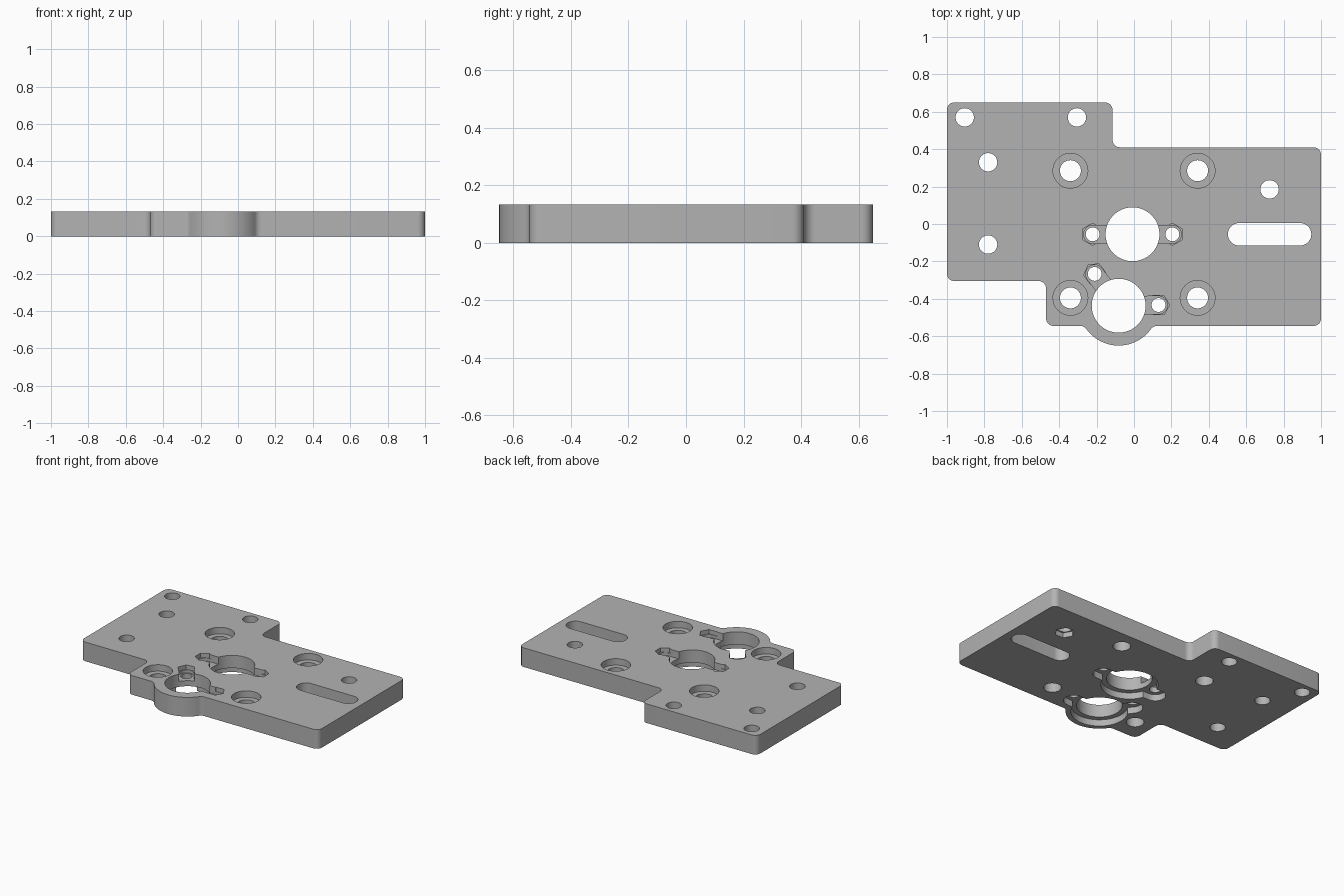
import bpy, bmesh
from math import sin, cos, pi, atan2, radians
from mathutils import Vector

if "Cube" in bpy.data.objects:
    bpy.data.objects.remove(bpy.data.objects["Cube"])

THICK = 0.133
BIG_R = 0.144       # motor bores
SCREW_DIST = 0.213  # bore centre to screw centre

steel = bpy.data.materials.new("plain grey")
steel.use_nodes = True
GREY = (0.45, 0.45, 0.45, 1)
steel.diffuse_color = GREY
steel.node_tree.nodes["Principled BSDF"].inputs["Base Color"].default_value = GREY


def arc(c, r, a0, a1, n):
    return [Vector((c[0] + r * cos(a0 + (a1 - a0) * i / n),
                    c[1] + r * sin(a0 + (a1 - a0) * i / n))) for i in range(n + 1)]


def circle(c, r, n=48, turn=0.0):
    return arc(c, r, turn, turn + 2 * pi, n)[:-1]


def slot(a, b, r):
    """Round-ended slot outline from a to b."""
    t = atan2(b[1] - a[1], b[0] - a[0])
    return arc(b, r, t - pi / 2, t + pi / 2, 20) + arc(a, r, t + pi / 2, t + 3 * pi / 2, 20)


def fillet(prev, p, nxt, r):
    """Rounded square corner at p."""
    p = Vector(p)
    u, v = (Vector(prev) - p).normalized(), (Vector(nxt) - p).normalized()
    c = p + (u + v) * r
    return [c - v * r * cos(t) - u * r * sin(t) for t in (pi / 2 * i / 8 for i in range(9))]


def prism(name, outline, z0, z1):
    bm = bmesh.new()
    base = bm.faces.new([bm.verts.new((p[0], p[1], z0)) for p in outline])
    top = bmesh.ops.extrude_face_region(bm, geom=[base])["geom"]
    bmesh.ops.translate(bm, vec=(0, 0, z1 - z0),
                        verts=[g for g in top if isinstance(g, bmesh.types.BMVert)])
    bmesh.ops.recalc_face_normals(bm, faces=bm.faces)
    mesh = bpy.data.meshes.new(name)
    bm.to_mesh(mesh)
    bm.free()
    mesh.materials.append(steel)
    ob = bpy.data.objects.new(name, mesh)
    bpy.context.collection.objects.link(ob)
    return ob


# Plate outline: stepped rectangle, with a round boss bulging from the front edge
upper_bore, lower_bore = Vector((-0.008, -0.055)), Vector((-0.082, -0.437))
FRONT, BOSS_R, FIL = -0.545, 0.213, 0.04
corners = [(1, FRONT), (1, 0.41), (-0.115, 0.41), (-0.115, 0.65), (-1, 0.65),
           (-1, -0.305), (-0.47, -0.305), (-0.47, FRONT)]
outline = []
for i, p in enumerate(corners):
    outline += fillet(corners[i - 1], p, corners[(i + 1) % len(corners)], FIL)
drop = FRONT - FIL - lower_bore.y
side = ((BOSS_R + FIL) ** 2 - drop ** 2) ** 0.5
ang = atan2(drop, side)
blend = lower_bore + Vector((-side, drop))
outline += arc(blend, FIL, pi / 2, -ang, 8)[:-1]
outline += arc(lower_bore, BOSS_R, pi - ang, 2 * pi + ang, 40)
blend = lower_bore + Vector((side, drop))
outline += arc(blend, FIL, pi + ang, pi / 2, 8)[1:]
plate = prism("mounting_plate", outline, 0, THICK)

cutters = []


def cut(outline, z0=-0.1, z1=THICK + 0.1):
    cutters.append(prism("cutter", outline, z0, z1))


# Plain holes and the adjusting slot
for c in [(-0.905, 0.57), (-0.305, 0.57), (-0.78, 0.33), (-0.78, -0.11), (0.725, 0.185)]:
    cut(circle(c, 0.049))
cut(circle((0.725, 0.185), 0.064, 6), -0.1, 0.035)
cut(slot((0.562, -0.055), (0.888, -0.055), 0.06))

# Counterbored corner holes
for x in (-0.34, 0.34):
    for y in (-0.395, 0.285):
        cut(circle((x, y), 0.056))
        cut(circle((x, y), 0.093), THICK - 0.045)

# Motor bores with nut pockets above and a lobed recess below
for centre, angles in [(upper_bore, (0, 180)), (lower_bore, (1, 127))]:
    cut(circle(centre, 0.18, 64), -0.1, 0.045)
    for deg in angles:
        a = radians(deg)
        s = centre + SCREW_DIST * Vector((cos(a), sin(a)))
        cut(slot(centre, s, 0.066), -0.1, 0.045)
        cut(slot(centre, s, 0.048), THICK - 0.05)
        cut(circle(s, 0.059, 6, pi / 6 if centre is upper_bore else a), THICK - 0.03)
        cut(circle(s, 0.037, 32))
    cut(circle(centre, BIG_R, 64))

# Carve the plate
bpy.context.view_layer.objects.active = plate
for c in cutters:
    mod = plate.modifiers.new("carve", "BOOLEAN")
    mod.operation, mod.solver, mod.object = "DIFFERENCE", "EXACT", c
    bpy.ops.object.modifier_apply(modifier=mod.name)
    bpy.data.objects.remove(c)

bpy.ops.object.select_all(action="DESELECT")
plate.select_set(True)
bpy.ops.object.shade_smooth_by_angle(angle=radians(30))
